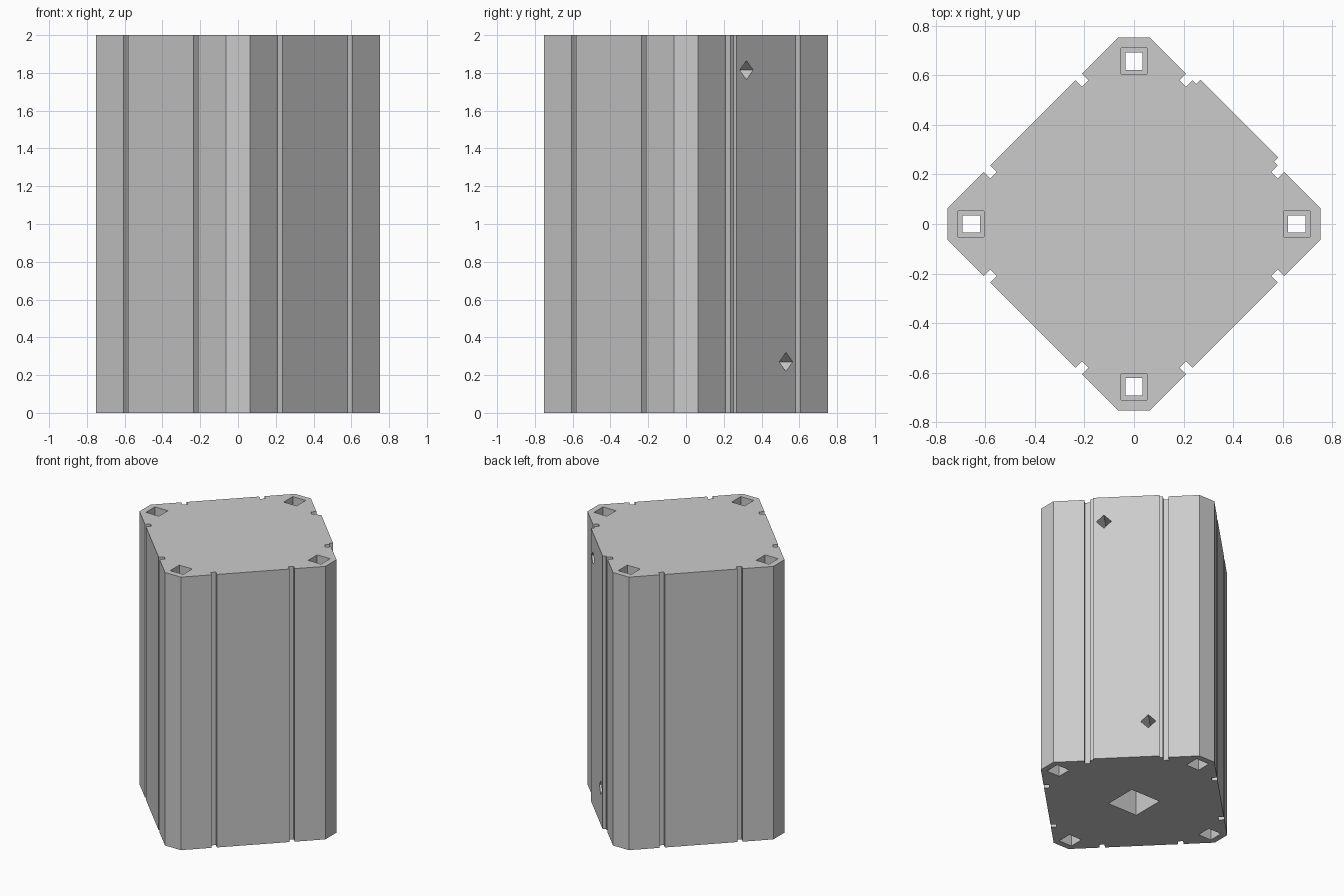
import bpy, bmesh, math
from mathutils import Matrix, Vector

cube = bpy.data.objects.get("Cube")
if cube:
    bpy.data.objects.remove(cube, do_unlink=True)

HEIGHT = 2.0
FACE = 0.578       # distance of each flat side from the axis
CORNER = 0.487     # half length of a side, up to the chamfer
SLOT_IN, SLOT_OUT, SLOT_DEPTH = 0.244, 0.28, 0.038
PAD_HALF, PAD_RISE = 0.222, 0.023
BOLT = 0.657       # distance of the bolt holes from the axis

grey = bpy.data.materials.new("light_grey_metal")
grey.use_nodes = True
COLOUR = (0.6, 0.6, 0.6, 1)
grey.diffuse_color = COLOUR
grey.node_tree.nodes["Principled BSDF"].inputs["Base Color"].default_value = COLOUR


def side_profile(padded):
    """Outline of one side as (distance, offset along the side)."""
    floor = FACE - SLOT_DEPTH
    half = [(FACE, SLOT_IN), (floor, SLOT_IN), (floor, SLOT_OUT),
            (FACE, SLOT_OUT), (FACE, CORNER)]
    if padded:
        half = [(FACE + PAD_RISE, PAD_HALF), (FACE, PAD_HALF)] + half
    return [(d, -t) for d, t in reversed(half)] + half


def extruded_body(name):
    bm = bmesh.new()
    ring = []
    for i in range(4):
        turn = Matrix.Rotation(math.radians(45 + 90 * i), 3, 'Z')
        ring += [bm.verts.new(turn @ Vector((d, t, 0)))
                 for d, t in side_profile(i == 0)]
    base = bm.faces.new(ring)
    top = bmesh.ops.extrude_face_region(bm, geom=[base])["geom"]
    bmesh.ops.translate(bm, vec=(0, 0, HEIGHT),
                        verts=[v for v in top if isinstance(v, bmesh.types.BMVert)])
    bmesh.ops.recalc_face_normals(bm, faces=bm.faces)
    mesh = bpy.data.meshes.new(name)
    bm.to_mesh(mesh)
    bm.free()
    mesh.materials.append(grey)
    obj = bpy.data.objects.new(name, mesh)
    bpy.context.collection.objects.link(obj)
    return obj


def cut_box(obj, centre, size, rotation=(0, 0, 0)):
    """Cut a square hole out of obj."""
    bpy.ops.mesh.primitive_cube_add(size=1, location=centre, rotation=rotation)
    cutter = bpy.context.object
    cutter.name = "hole_cutter"
    cutter.hide_render = True
    cutter.scale = size
    cutter.data.materials.append(grey)
    mod = obj.modifiers.new("hole", 'BOOLEAN')
    mod.operation, mod.solver, mod.object = 'DIFFERENCE', 'EXACT', cutter
    bpy.context.view_layer.objects.active = obj
    bpy.ops.object.modifier_apply(modifier=mod.name)
    bpy.data.objects.remove(cutter, do_unlink=True)


body = extruded_body("cylinder_body")

# Through bolt holes with wider counterbores at both ends
for i in range(4):
    x, y = BOLT * math.cos(i * math.pi / 2), BOLT * math.sin(i * math.pi / 2)
    cut_box(body, (x, y, HEIGHT / 2), (0.07, 0.07, HEIGHT + 0.2))
    for z in (0, HEIGHT):
        cut_box(body, (x, y, z), (0.105, 0.105, 0.4))

# Rod bore in the underside
cut_box(body, (0, 0, 0), (0.24, 0.24, 0.6))

# Diamond-shaped air ports in the raised pad
for offset, z in ((-0.148, 1.815), (0.148, 0.27)):
    turn = Matrix.Rotation(math.radians(45), 3, 'Z')
    tilt = turn @ Matrix.Rotation(math.radians(45), 3, 'X')
    centre = turn @ Vector((FACE + PAD_RISE, offset, 0))
    cut_box(body, (centre.x, centre.y, z), (0.3, 0.071, 0.071), tilt.to_euler())
